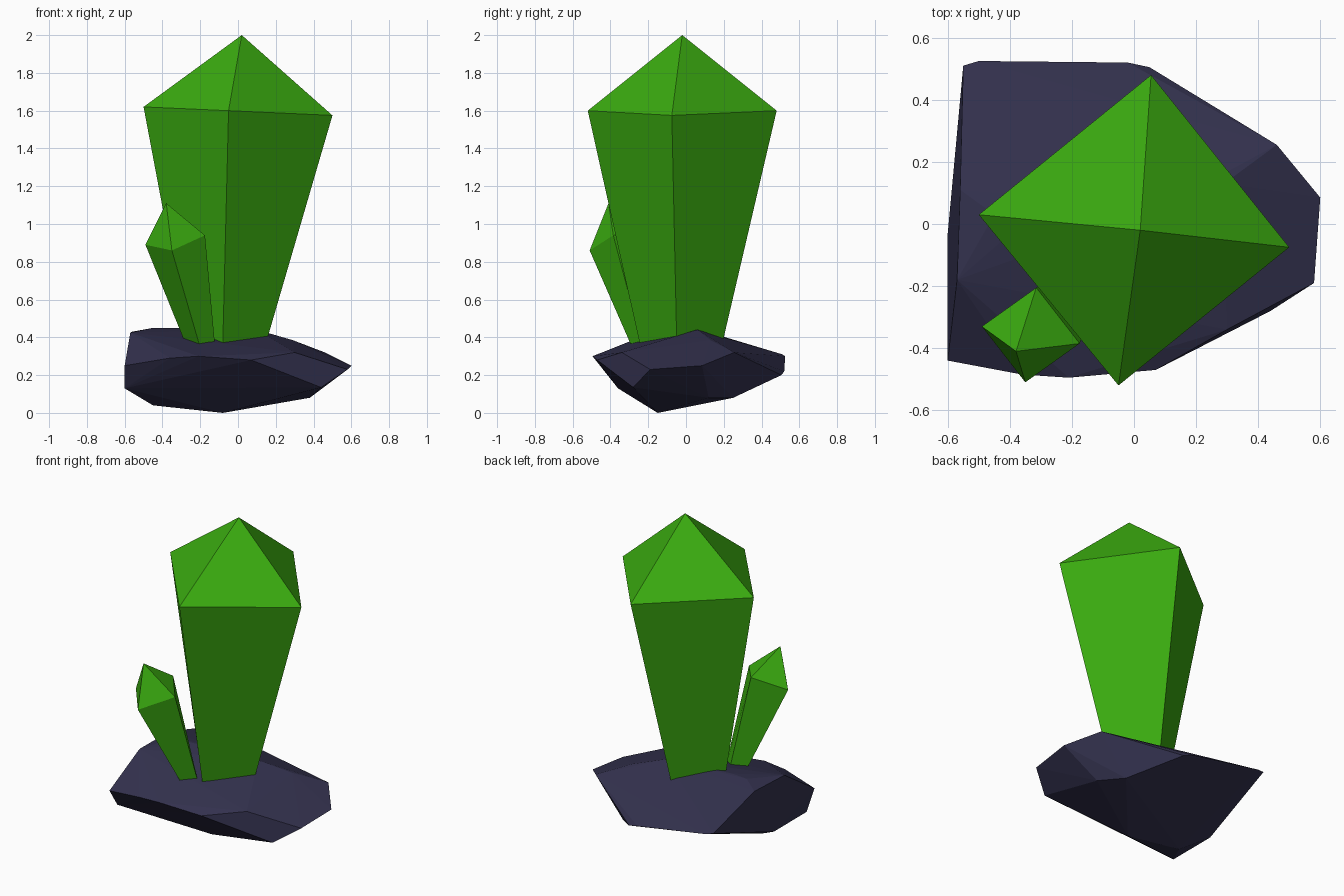
import bpy, bmesh, math
from mathutils import Vector

if "Cube" in bpy.data.objects:
    bpy.data.objects.remove(bpy.data.objects["Cube"])


def material(name, rgb):
    m = bpy.data.materials.new(name)
    m.diffuse_color = (*rgb, 1.0)
    m.use_nodes = True
    m.node_tree.nodes["Principled BSDF"].inputs["Base Color"].default_value = m.diffuse_color
    return m


def finish(name, bm, mat):
    bmesh.ops.recalc_face_normals(bm, faces=bm.faces)
    mesh = bpy.data.meshes.new(name)
    bm.to_mesh(mesh)
    bm.free()
    mesh.materials.append(mat)
    obj = bpy.data.objects.new(name, mesh)
    bpy.context.collection.objects.link(obj)
    return obj


def crystal(name, base, ring, apex, mat, sink):
    """Four-sided flared shaft with a pointed cap; the base is sunk into the rock."""
    bm = bmesh.new()
    base, ring = [Vector(p) for p in base], [Vector(p) for p in ring]
    low = [bm.verts.new(b + (b - r) * sink) for b, r in zip(base, ring)]
    high = [bm.verts.new(r) for r in ring]
    tip = bm.verts.new(apex)
    for i in range(4):
        j = (i + 1) % 4
        bm.faces.new((low[i], low[j], high[j], high[i]))
        bm.faces.new((high[i], high[j], tip))
    bm.faces.new(low[::-1])
    return finish(name, bm, mat)


green = material("crystal green", (0.043, 0.41, 0.005))
slate = material("dark slate", (0.033, 0.031, 0.076))

# Tall crystal: left, front, right, back corners
crystal("tall_crystal",
        [(-0.27, -0.01, 0.40), (-0.08, -0.25, 0.39), (0.16, -0.05, 0.41), (-0.03, 0.20, 0.40)],
        [(-0.50, 0.03, 1.62), (-0.05, -0.52, 1.60), (0.50, -0.075, 1.575), (0.055, 0.48, 1.60)],
        (0.02, -0.02, 2.0), green, 0.1)

# Small leaning crystal
crystal("small_crystal",
        [(-0.30, -0.22, 0.42), (-0.21, -0.30, 0.38), (-0.125, -0.24, 0.39), (-0.21, -0.16, 0.43)],
        [(-0.49, -0.33, 0.89), (-0.35, -0.51, 0.86), (-0.175, -0.385, 0.94), (-0.315, -0.205, 0.97)],
        (-0.38, -0.41, 1.11), green, 0.15)

# Faceted rock: convex hull of its corner points
corners = [
    # top
    (-0.56, 0.11, 0.43), (-0.57, -0.18, 0.425), (-0.45, 0.03, 0.45),
    (-0.34, 0.02, 0.45), (0.10, 0.06, 0.44), (0.29, 0.13, 0.385),
    # rim
    (0.46, 0.255, 0.32), (0.60, 0.085, 0.25), (0.58, -0.19, 0.23),
    (0.44, -0.28, 0.135), (0.30, -0.34, 0.32), (0.07, -0.47, 0.28),
    (-0.21, -0.495, 0.30), (-0.36, -0.485, 0.29), (-0.60, -0.44, 0.25),
    (-0.55, 0.51, 0.31), (-0.50, 0.525, 0.30), (-0.02, 0.52, 0.22),
    (0.05, 0.505, 0.20),
    # underside
    (-0.60, -0.03, 0.13), (-0.60, -0.36, 0.13), (-0.45, -0.13, 0.04),
    (-0.08, -0.15, 0.0), (0.38, 0.12, 0.08), (0.27, 0.25, 0.08),
]
bm = bmesh.new()
for p in corners:
    bm.verts.new(p)
hull = bmesh.ops.convex_hull(bm, input=bm.verts)
inner = {g for g in hull["geom_interior"] + hull["geom_unused"] if isinstance(g, bmesh.types.BMVert)}
bmesh.ops.delete(bm, geom=list(inner), context='VERTS')
bmesh.ops.dissolve_limit(bm, angle_limit=math.radians(2), verts=bm.verts, edges=bm.edges)
finish("rock_base", bm, slate)
